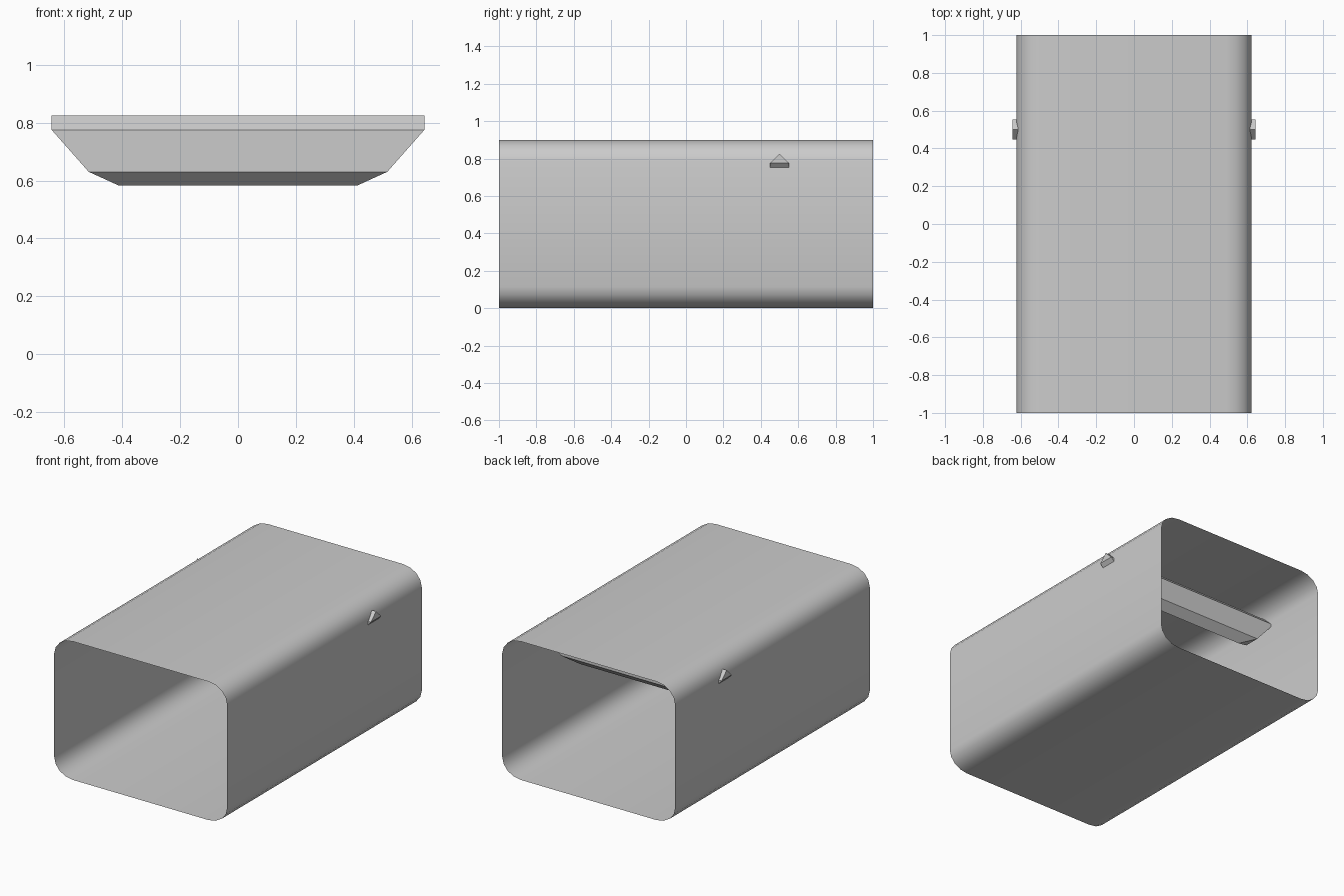
import bpy
from math import sin, cos, pi

if "Cube" in bpy.data.objects:
    bpy.data.objects.remove(bpy.data.objects["Cube"])


def add_mesh(name, verts, faces):
    mesh = bpy.data.meshes.new(name)
    mesh.from_pydata(verts, [], faces)
    obj = bpy.data.objects.new(name, mesh)
    bpy.context.collection.objects.link(obj)
    return obj


def loft(name, rings, caps):
    # skin a list of closed rings that share one point count
    n = len(rings[0])
    faces = [(k * n + i, k * n + (i + 1) % n, (k + 1) * n + (i + 1) % n, (k + 1) * n + i)
             for k in range(len(rings) - 1) for i in range(n)]
    if caps:
        faces += [tuple(reversed(range(n))),
                  tuple(range((len(rings) - 1) * n, len(rings) * n))]
    return add_mesh(name, [p for r in rings for p in r], faces)


# Open sheet tube with rounded corners
W, H, RX, RZ, SEG = 0.622, 0.9, 0.135, 0.115, 4
profile = []
for q, (sx, cz) in enumerate([(1, H - RZ), (-1, H - RZ), (-1, RZ), (1, RZ)]):
    for s in range(SEG + 1):
        a = (q + s / SEG) * pi / 2
        profile.append((sx * (W - RX) + RX * cos(a), cz + RZ * sin(a)))
shell = loft("tube_shell", [[(x, y, z) for x, z in profile] for y in (1, -1)], False)
shell.data.polygons.foreach_set("use_smooth", [True] * len(shell.data.polygons))

# Cross beam: ridged hexagonal section, its ends sloping inward towards the bottom
section = [(0, 0.825, 0.643), (-0.052, 0.775, 0.643), (-0.052, 0.63, 0.515),
           (0, 0.583, 0.412), (0.052, 0.63, 0.515), (0.052, 0.775, 0.643)]
left, right = [[(s * x, 0.5 + y, z) for y, z, x in section] for s in (-1, 1)]
n = len(section)
faces = [(i, i + n, (i + 1) % n + n, (i + 1) % n) for i in range(n)]
end = [(0, 1, 5), (1, 2, 4, 5), (2, 3, 4)]
faces += [f for f in end] + [tuple(i + n for i in reversed(f)) for f in end]
beam = add_mesh("cross_beam", left + right, faces)

# Outward normals
import bmesh
bm = bmesh.new()
bm.from_mesh(beam.data)
bmesh.ops.recalc_face_normals(bm, faces=bm.faces)
bm.to_mesh(beam.data)
bm.free()
